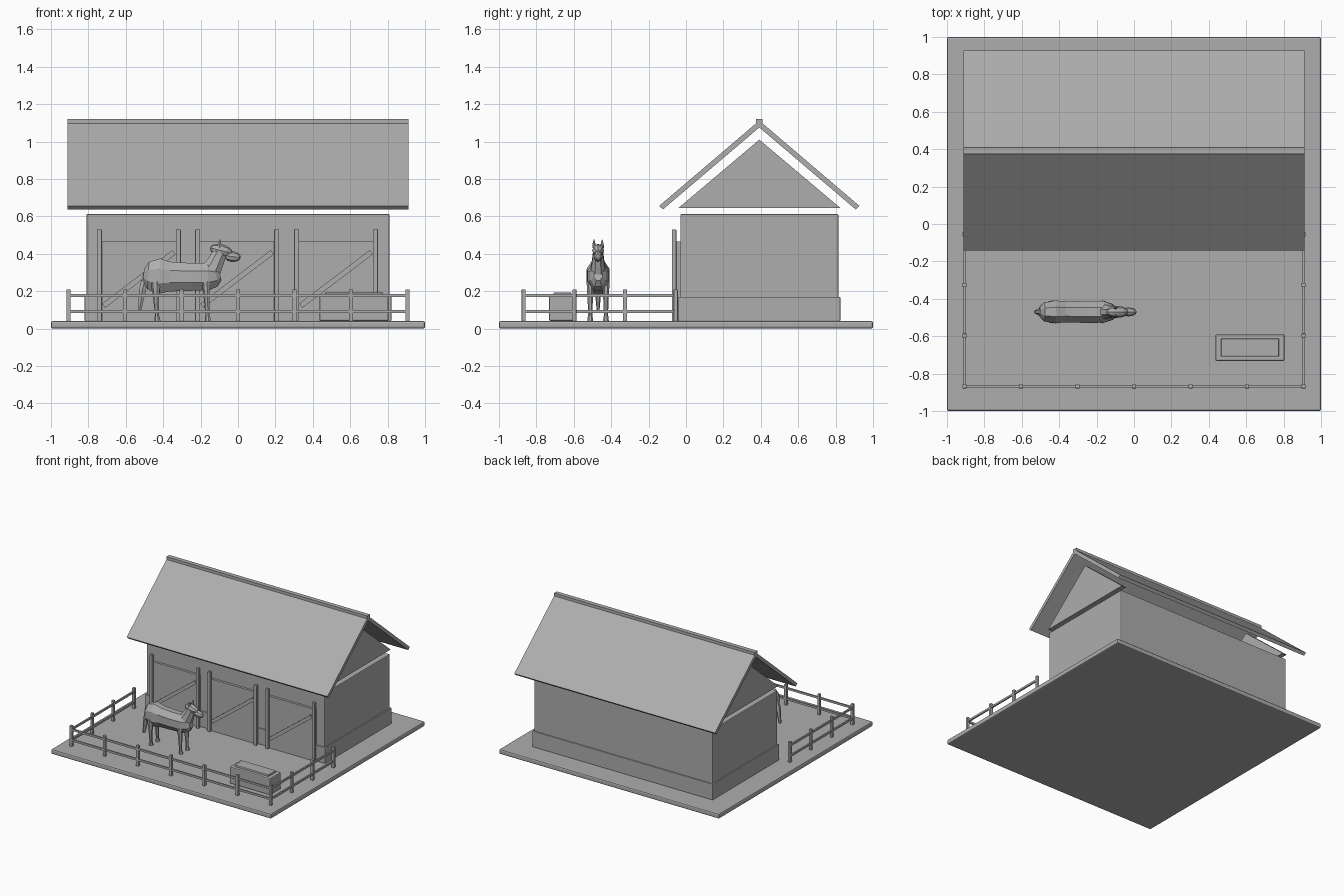
import bpy, bmesh, math
from mathutils import Vector, Matrix

if "Cube" in bpy.data.objects:
    bpy.data.objects.remove(bpy.data.objects["Cube"])

grey = bpy.data.materials.new("plain grey")
grey.diffuse_color = (0.42, 0.42, 0.42, 1)
grey.use_nodes = True
grey.node_tree.nodes["Principled BSDF"].inputs["Base Color"].default_value = grey.diffuse_color


def finish(name, bm, bevel=0):
    bmesh.ops.recalc_face_normals(bm, faces=bm.faces)
    me = bpy.data.meshes.new(name)
    bm.to_mesh(me)
    bm.free()
    me.materials.append(grey)
    ob = bpy.data.objects.new(name, me)
    bpy.context.collection.objects.link(ob)
    if bevel:
        mod = ob.modifiers.new("soft_edges", "BEVEL")
        mod.width = bevel
        mod.segments = 2
    return ob


def box(name, x, y, z, bevel=0):
    """Box from (min, max) pairs."""
    bm = bmesh.new()
    mid = Vector([(a + b) / 2 for a, b in (x, y, z)])
    size = Vector([b - a for a, b in (x, y, z)])
    m = Matrix.Translation(mid) @ Matrix.Diagonal((*size, 1))
    bmesh.ops.create_cube(bm, size=1, matrix=m)
    return finish(name, bm, bevel)


def prism_x(name, profile, x0, x1):
    """Extrude a (y, z) profile along x."""
    bm = bmesh.new()
    f = bm.faces.new([bm.verts.new((x0, y, z)) for y, z in profile])
    ext = bmesh.ops.extrude_face_region(bm, geom=[f])["geom"]
    bmesh.ops.translate(bm, vec=(x1 - x0, 0, 0),
                        verts=[v for v in ext if isinstance(v, bmesh.types.BMVert)])
    return finish(name, bm)


def loft(name, y, rings, sides=8):
    """Low-poly tube through (x, z, in-plane radius, y radius) rings."""
    bm = bmesh.new()
    loops = []
    for i, (x, z, r, ry) in enumerate(rings):
        a, b = rings[max(i - 1, 0)], rings[min(i + 1, len(rings) - 1)]
        t = Vector((b[0] - a[0], b[1] - a[1])).normalized()
        loop = []
        for k in range(sides):
            ang = 2 * math.pi * (k + 0.5) / sides
            u = r * math.cos(ang)
            loop.append(bm.verts.new((x - t.y * u, y + ry * math.sin(ang), z + t.x * u)))
        loops.append(loop)
    for p, q in zip(loops, loops[1:]):
        for k in range(sides):
            n = (k + 1) % sides
            bm.faces.new((p[k], p[n], q[n], q[k]))
    bm.faces.new(loops[0])
    bm.faces.new(loops[-1])
    return finish(name, bm)


def blob(name, center, radii, tilt=0):
    """Faceted ellipsoid."""
    bm = bmesh.new()
    m = (Matrix.Translation(center) @ Matrix.Rotation(tilt, 4, 'Y')
         @ Matrix.Diagonal((*radii, 1)) @ Matrix.Rotation(math.pi / 2, 4, 'Y'))
    bmesh.ops.create_uvsphere(bm, u_segments=8, v_segments=6, radius=1, matrix=m)
    return finish(name, bm)


G = 0.04  # top of the ground slab
box("ground_slab", (-1, 1), (-1, 1), (0, G), 0.01)

# Barn body
box("barn_walls", (-0.81, 0.81), (-0.03, 0.815), (G, 0.612), 0.006)
box("barn_plinth", (-0.82, 0.82), (-0.04, 0.825), (G, 0.17), 0.004)
for s in (-1, 1):
    prism_x("gable", [(-0.04, 0.645), (0.825, 0.645), (0.392, 1.01)], s * 0.77, s * 0.81)

# Roof slopes and ridge
RY = 0.392
for s in (-1, 1):
    prism_x("roof_slope", [(RY, 1.112), (RY, 1.075), (RY + s * 0.515, 0.637),
                           (RY + s * 0.535, 0.656)], -0.912, 0.912)
box("roof_ridge", (-0.912, 0.912), (RY - 0.018, RY + 0.018), (1.085, 1.12))

# Three stall doors with posts and a diagonal brace
for cx in (-0.53, -0.005, 0.524):
    box("stall_door", (cx - 0.21, cx + 0.21), (-0.05, -0.03), (G, 0.465))
    for s in (-1, 1):
        px = cx + s * 0.211
        box("stall_post", (px - 0.013, px + 0.013), (-0.075, -0.052), (G, 0.53), 0.003)
    brace = box("stall_brace", (-0.237, 0.237), (-0.01, 0.01), (-0.014, 0.014))
    brace.location = (cx, -0.056, 0.265)
    brace.rotation_euler = (0, -math.atan2(0.283, 0.372), 0)

# Paddock fence
FX, FY, STEP = 0.906, -0.868, 0.271
posts = [(i * FX / 3, FY) for i in range(-3, 4)]
posts += [(s * FX, FY + STEP * j) for s in (-1, 1) for j in (1, 2, 3)]
for x, y in posts:
    box("fence_post", (x - 0.011, x + 0.011), (y - 0.011, y + 0.011), (G, 0.21), 0.003)
for z in (0.09, 0.177):
    rail = (z - 0.008, z + 0.008)
    box("front_rail", (-FX, FX), (FY - 0.006, FY + 0.006), rail)
    for s in (-1, 1):
        box("side_rail", (s * FX - 0.006, s * FX + 0.006), (FY, FY + 3 * STEP), rail)

# Feed trough
box("trough", (0.435, 0.805), (-0.732, -0.59), (G, 0.178), 0.008)
box("trough_feed", (0.465, 0.775), (-0.709, -0.612), (0.16, 0.193), 0.006)

# Horse
HY = -0.47
loft("horse_body", HY, [
    (-0.505, 0.285, 0.035, 0.028), (-0.48, 0.283, 0.08, 0.054), (-0.42, 0.28, 0.102, 0.066),
    (-0.365, 0.278, 0.086, 0.06), (-0.25, 0.276, 0.08, 0.064), (-0.16, 0.277, 0.08, 0.062),
    (-0.115, 0.28, 0.06, 0.045), (-0.095, 0.285, 0.03, 0.025)])
loft("horse_neck", HY, [(-0.155, 0.29, 0.062, 0.048), (-0.12, 0.355, 0.048, 0.036),
                        (-0.088, 0.425, 0.038, 0.027)])
blob("horse_head", (-0.09, HY, 0.417), (0.062, 0.032, 0.034), 0.25)
blob("horse_muzzle", (-0.03, HY, 0.385), (0.045, 0.024, 0.029), 0.1)
loft("horse_tail", HY, [(-0.485, 0.32, 0.016, 0.014), (-0.51, 0.21, 0.022, 0.018),
                        (-0.526, 0.1, 0.01, 0.008)], 6)
for s in (-1, 1):
    loft("horse_ear", HY + s * 0.022, [(-0.1, 0.43, 0.011, 0.009), (-0.098, 0.452, 0.01, 0.008),
                                       (-0.096, 0.475, 0.002, 0.002)], 6)
    for x, top in ((-0.44, 0.026), (-0.17, 0.022)):
        y = HY + s * 0.042
        loft("horse_leg", y, [(x, 0.25, top, 0.02), (x + 0.004, 0.14, 0.015, 0.014),
                              (x + 0.008, 0.06, 0.011, 0.011)], 7)
        loft("horse_hoof", y, [(x + 0.008, 0.066, 0.013, 0.013),
                               (x + 0.01, G, 0.017, 0.016)], 7)
